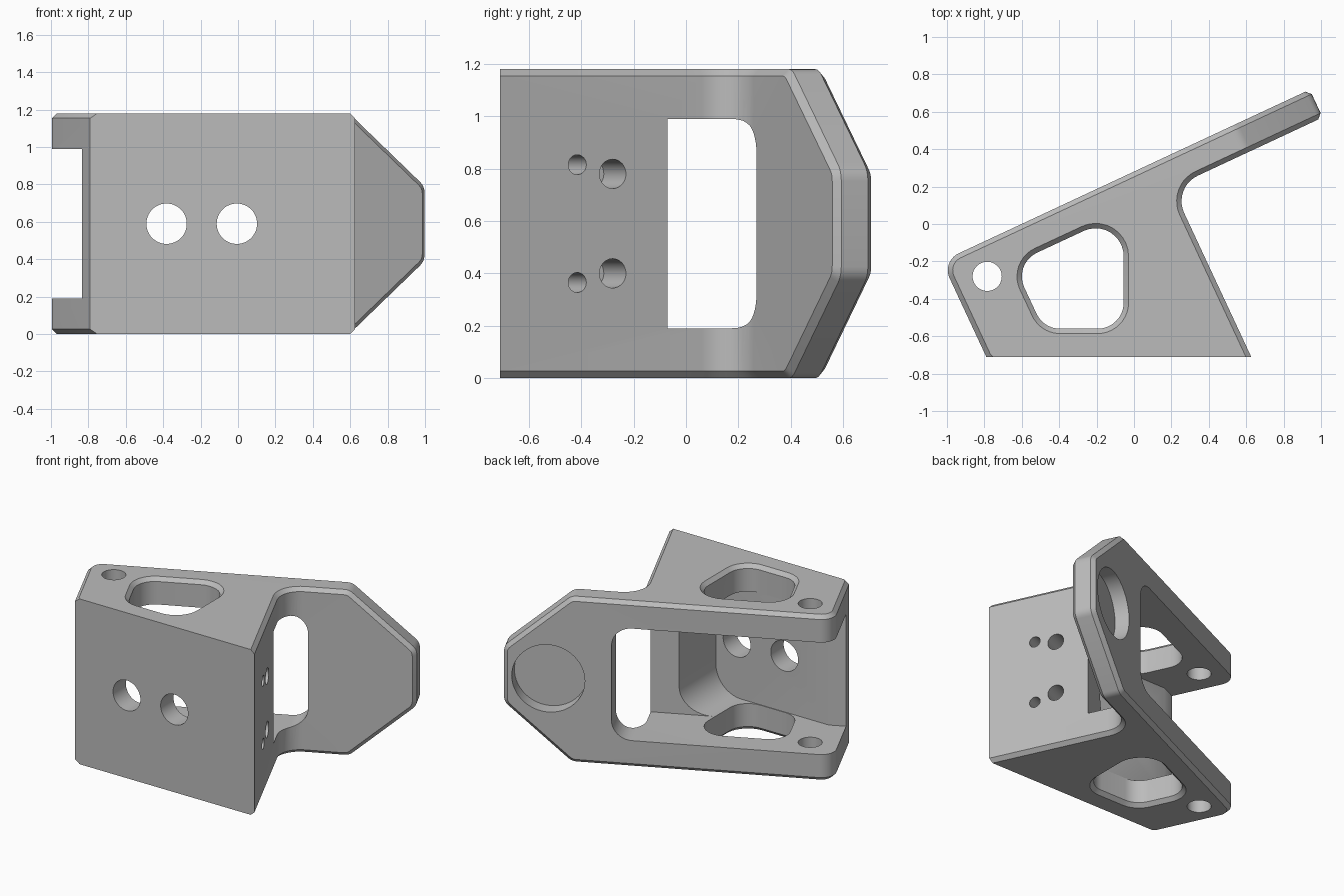
import bpy, bmesh, math
from mathutils import Vector as V

if "Cube" in bpy.data.objects:
    bpy.data.objects.remove(bpy.data.objects["Cube"])

# Frame of the slanted plate: U runs along it, N points out of its back
ANG = math.radians(25)
X, Y, Z = V((1, 0, 0)), V((0, 1, 0)), V((0, 0, 1))
U = V((math.cos(ANG), math.sin(ANG), 0))
N = V((-math.sin(ANG), math.cos(ANG), 0))

HEIGHT, FLANGE, MID = 1.18, 0.19, 0.59
FRONT, BACK, ARM_FRONT = -0.71, 0.254, 0.09
LEFT_U, WALL_U, TIP_U = -1.016, 0.268, 1.155
CHAMFER = 0.026


def uv(u, v):
    p = U * u + N * v
    return p.x, p.y


def u_at_y(u, y):
    """Point on the line of constant u at the given y."""
    return (u - y * U.y) / U.x, y


def rounded(corners, steps=10):
    """Polygon from (x, y, radius) corners with filleted corners."""
    out = []
    for i, (x, y, r) in enumerate(corners):
        p = V((x, y))
        if r == 0:
            out.append(p)
            continue
        a = (V(corners[i - 1][:2]) - p).normalized()
        b = (V(corners[(i + 1) % len(corners)][:2]) - p).normalized()
        half = a.angle(b) / 2
        centre = p + (a + b).normalized() * (r / math.sin(half))
        start = p + a * (r / math.tan(half)) - centre
        end = p + b * (r / math.tan(half)) - centre
        sweep = math.pi - 2 * half
        for k in range(steps + 1):
            t = k / steps
            out.append(centre + (start * math.sin((1 - t) * sweep)
                                 + end * math.sin(t * sweep)) / math.sin(sweep))
    return out


def circle(a, b, r, n=48):
    return [V((a + r * math.cos(2 * math.pi * k / n),
               b + r * math.sin(2 * math.pi * k / n))) for k in range(n)]


def prism(name, pts, A, B, C, lo, hi):
    """Profile in the A-B plane pushed along C from lo to hi."""
    bm = bmesh.new()
    rings = [[bm.verts.new(A * p.x + B * p.y + C * c) for p in pts] for c in (lo, hi)]
    for ring in rings:
        bm.faces.new(ring)
    for i in range(len(pts)):
        bm.faces.new((rings[0][i - 1], rings[0][i], rings[1][i], rings[1][i - 1]))
    bmesh.ops.recalc_face_normals(bm, faces=bm.faces)
    me = bpy.data.meshes.new(name)
    bm.to_mesh(me)
    bm.free()
    ob = bpy.data.objects.new(name, me)
    bpy.context.collection.objects.link(ob)
    return ob


def combine(ob, cutter, operation="DIFFERENCE"):
    cutter.hide_render = True
    mod = ob.modifiers.new("cut", "BOOLEAN")
    mod.operation, mod.solver, mod.object = operation, "EXACT", cutter
    dg = bpy.context.evaluated_depsgraph_get()
    me = bpy.data.meshes.new_from_object(ob.evaluated_get(dg))
    ob.modifiers.clear()
    ob.data = me
    bpy.data.objects.remove(cutter)


# Plan outline: box with the arm running off to one side
body = prism("bracket_body", rounded([
    (*u_at_y(LEFT_U, FRONT), 0),
    (*u_at_y(WALL_U, FRONT), 0),
    (*uv(WALL_U, ARM_FRONT), 0.15),
    (*uv(1.5, ARM_FRONT), 0),
    (*uv(1.5, BACK), 0),
    (*uv(LEFT_U, BACK), 0.1)]), X, Y, Z, -0.2, HEIGHT + 0.2)

# Side outline: tapered arm tip
combine(body, prism("tip_shape", rounded([
    (-3, 0, 0), (0.71, 0, 0.08), (TIP_U, MID - 0.2, 0.08),
    (TIP_U, MID + 0.2, 0.08), (0.71, HEIGHT, 0.08), (-3, HEIGHT, 0)], 4),
    U, Z, N, -3, 3), "INTERSECT")

# Pocket through the top and bottom flanges
right, top, left, low = -0.055, 0.08, -0.675, -0.56
combine(body, prism("pocket", rounded([
    (*u_at_y(left, low), 0.14),
    (right, low, 0.14),
    (right, (top - right * N.x) / N.y, 0.15),
    (*uv(left, top), 0.14)]), X, Y, Z, -1, 2))

# Chamfer every sharp edge except around the front face
bm = bmesh.new()
bm.from_mesh(body.data)
bmesh.ops.remove_doubles(bm, verts=bm.verts, dist=0.0001)
sharp = [e for e in bm.edges if len(e.link_faces) == 2
         and e.calc_face_angle() > 0.6
         and not all(v.co.y < FRONT + 0.001 for v in e.verts)]
bmesh.ops.bevel(bm, geom=sharp, offset=CHAMFER, segments=1,
                affect="EDGES", clamp_overlap=False)
bm.to_mesh(body.data)
bm.free()


# Cavity between the flanges: slot through the plate, then the box interior
def slot(end, r):
    return rounded([(-3, FLANGE, 0), (end, FLANGE, r),
                    (end, HEIGHT - FLANGE, r), (-3, HEIGHT - FLANGE, 0)])


combine(body, prism("plate_slot", slot(0.445, 0.135), U, Z, N, -0.203, 2))
combine(body, prism("box_cavity", slot(0.16, 0.2), X, Z, Y, -0.565, 0.1))

# Round holes: pin, front pair, blind side holes, recess in the arm
combine(body, prism("pin_hole", circle(-0.785, -0.28, 0.078), X, Y, Z, -1, 2))
for x in (-0.382, -0.006):
    combine(body, prism("front_hole", circle(x, MID, 0.108), X, Z, Y, -1, -0.4))
for v, dz, r in ((-0.583, 0.225, 0.038), (-0.434, 0.19, 0.056)):
    for side in (-1, 1):
        combine(body, prism("side_hole", circle(v, MID + side * dz, r, 32),
                            N, Z, U, WALL_U - 0.2, WALL_U + 0.2))
combine(body, prism("arm_recess", circle(0.86, MID, 0.24, 64), U, Z, N, BACK - 0.1, 1))

# Single grey finish
grey = bpy.data.materials.new("plain_grey")
grey.use_nodes = True
colour = (0.5, 0.5, 0.5, 1)
grey.diffuse_color = colour
grey.node_tree.nodes["Principled BSDF"].inputs["Base Color"].default_value = colour
body.data.materials.clear()
body.data.materials.append(grey)
for p in body.data.polygons:
    p.material_index = 0

bpy.ops.object.select_all(action="DESELECT")
body.select_set(True)
bpy.context.view_layer.objects.active = body
bpy.ops.object.shade_smooth_by_angle(angle=math.radians(25))
